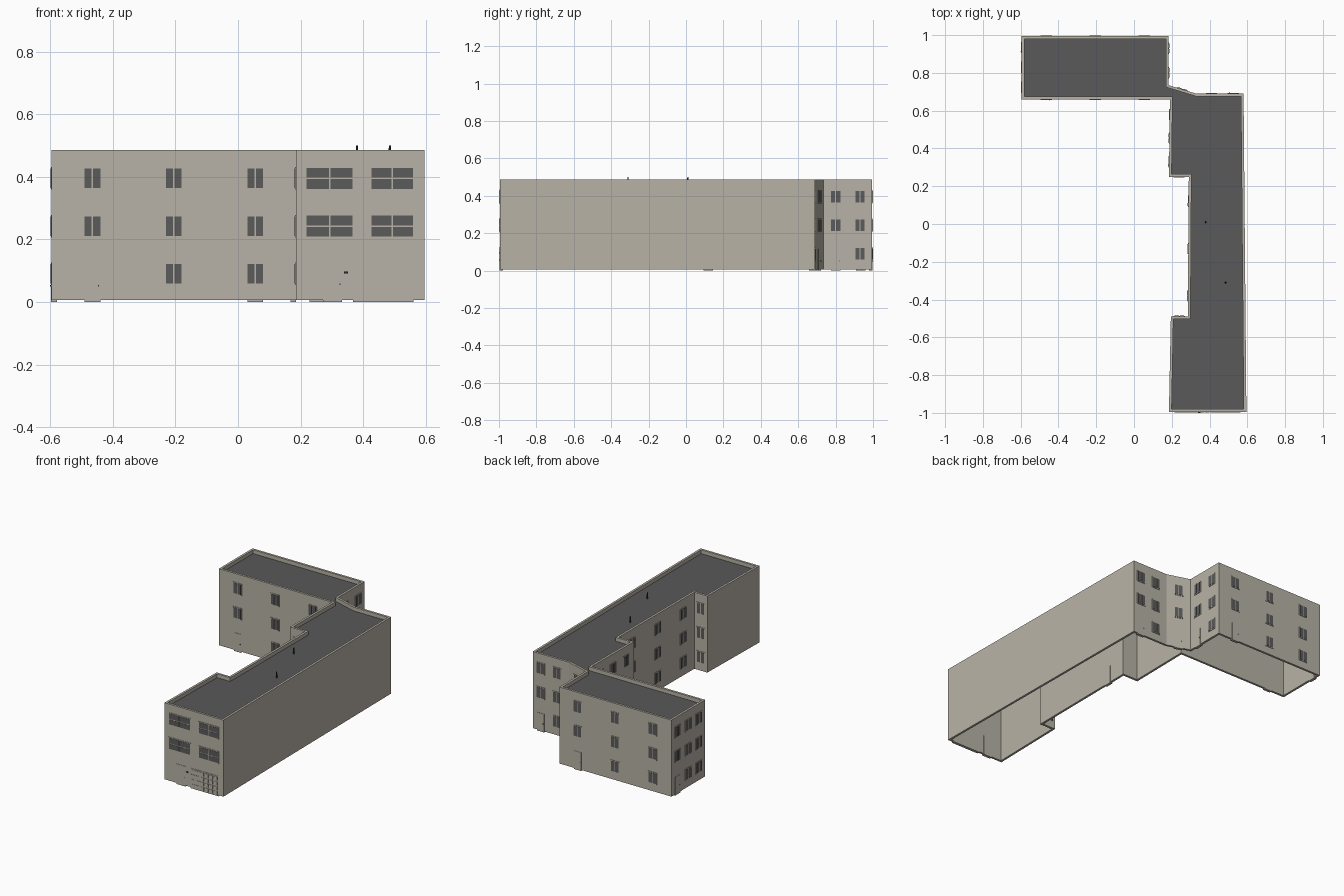
import bpy, bmesh
from mathutils import Vector, Matrix

cube = bpy.data.objects.get("Cube")
if cube:
    bpy.data.objects.remove(cube, do_unlink=True)


def material(name, color):
    m = bpy.data.materials.new(name)
    m.use_nodes = True
    m.diffuse_color = (*color, 1)
    m.node_tree.nodes["Principled BSDF"].inputs["Base Color"].default_value = (*color, 1)
    return m


WALL = material("warm grey plaster", (0.48, 0.45, 0.385))
ROOF = material("dark grey roofing", (0.1, 0.1, 0.1))
GLASS = material("dark glass", (0.105, 0.105, 0.105))
METAL = material("black metal", (0.03, 0.03, 0.03))


def finish(name, bm, *mats):
    mesh = bpy.data.meshes.new(name)
    bm.to_mesh(mesh)
    bm.free()
    for m in mats:
        mesh.materials.append(m)
    ob = bpy.data.objects.new(name, mesh)
    bpy.context.collection.objects.link(ob)
    return ob


# Building footprint, counter-clockwise from the south-west corner of the rear wing
OUTLINE = [Vector(p) for p in (
    (-.595, .66), (.19, .66), (.185, .25), (.29, .25), (.285, -.49), (.195, -.49),
    (.185, -.994), (.595, -.994), (.58, .69), (.33, .69), (.183, .735),
    (.183, .994), (-.595, .994))]
COUNT = len(OUTLINE)
BASE, TOP, DECK, THICK = .006, .486, .462, .014


def outward(i):
    d = (OUTLINE[(i + 1) % COUNT] - OUTLINE[i]).normalized()
    return Vector((d.y, -d.x))


def inset(i):
    a, b = outward(i - 1), outward(i)
    return OUTLINE[i] - (a + b) * (THICK / (1 + a.dot(b)))


INNER = [inset(i) for i in range(COUNT)]

# Hollow outer walls with a parapet rim, open underneath
bm = bmesh.new()
rings = [[bm.verts.new((p.x, p.y, z)) for p in pts]
         for pts, z in ((OUTLINE, BASE), (OUTLINE, TOP), (INNER, TOP), (INNER, BASE))]
for r in range(4):
    low, high = rings[r], rings[(r + 1) % 4]
    for i in range(COUNT):
        j = (i + 1) % COUNT
        bm.faces.new((low[i], low[j], high[j], high[i]))
finish("walls", bm, WALL)

# Flat roof slab inside the parapet, plaster on its underside
bm = bmesh.new()
bottom = bm.faces.new([bm.verts.new((p.x, p.y, DECK - .01)) for p in reversed(INNER)])
top = bm.faces.new([bm.verts.new((p.x, p.y, DECK)) for p in INNER])
bottom.material_index = 1
finish("roof", bm, ROOF, WALL)


def box(bm, frame, u, z, w, h, depth, mat=0, back=0.0):
    """Box on a wall: u along the wall, z up, depth outwards."""
    m = frame @ Matrix.Translation((u, (back - depth) / 2, z)) @ Matrix.Diagonal((w, depth + back, h, 1))
    made = bmesh.ops.create_cube(bm, size=1, matrix=m)
    for f in {f for v in made["verts"] for f in v.link_faces}:
        f.material_index = mat


def wall_frame(i):
    n = outward(i)
    p = OUTLINE[i]
    return Matrix(((-n.y, -n.x, 0, p.x), (n.x, -n.y, 0, p.y), (0, 0, 1, 0), (0, 0, 0, 1)))


def window(bm, frame, u, z, w=.06, h=.073, rows=1):
    bar, edge = .005, .005
    box(bm, frame, u, z, w, h, .003)
    pw = (w - 2 * edge - bar) / 2
    ph = (h - 2 * edge - bar * (rows - 1)) / rows
    for side in (-1, 1):
        for r in range(rows):
            pz = z + (r - (rows - 1) / 2) * (ph + bar)
            box(bm, frame, u + side * (pw + bar) / 2, pz, pw, ph, .0045, 1)


def door(bm, frame, u, w=.05, h=.115):
    box(bm, frame, u, h / 2, w, h, .002, back=THICK + .002)
    box(bm, frame, u + w * .38, h * .45, .004, .004, .005, 2)


# Window columns per wall: (name, wall, distances along it, has a door in the first column)
FACADES = (
    ("rear_wing_south", 0, (.13, .39, .65), True),
    ("link_west", 1, (.08, .205, .33), False),
    ("link_south", 2, (.053,), False),
    ("long_wing_west", 3, (.13, .38, .63), True),
    ("front_block_north", 4, (.045,), False),
    ("long_wing_north", 8, (.055, .17), True),
    ("slanted_link", 9, (.077,), True),
    ("rear_wing_east", 10, (.065, .195), True),
    ("rear_wing_north", 11, (.128, .388, .648), True),
    ("rear_wing_west", 12, (.06, .165, .27), True))
LEVELS = (.09, .242, .395)

for name, wall, columns, has_door in FACADES:
    bm = bmesh.new()
    frame = wall_frame(wall)
    for c, u in enumerate(columns):
        for level, z in enumerate(LEVELS):
            if level == 0 and c == 0 and has_door:
                door(bm, frame, u)
            else:
                window(bm, frame, u, z)
    finish(name + "_openings", bm, WALL, GLASS, METAL)

# Front facade: wide windows, entrance, lamp and garage door
bm = bmesh.new()
frame = wall_frame(6)
for u, w in ((.108, .157), (.308, .142)):
    for z in LEVELS[1:]:
        window(bm, frame, u, z, w, .077, 2)
door(bm, frame, .117, .062, .126)
box(bm, frame, .16, .094, .012, .005, .006, 2)
finish("front_openings", bm, WALL, GLASS, METAL)

bm = bmesh.new()
box(bm, frame, .279, .063, .194, .126, .002, back=THICK + .002)
for row in range(4):
    for col in range(6):
        box(bm, frame, .279 + (col - 2.5) * .031, .018 + row * .03, .025, .022, .004)
finish("garage_door", bm, WALL)

# Roof vents
for k, (x, y) in enumerate(((.38, .01), (.485, -.31))):
    bm = bmesh.new()
    bmesh.ops.create_cone(bm, cap_ends=True, segments=8, radius1=.005, radius2=.003, depth=.038,
                          matrix=Matrix.Translation((x, y, DECK + .019)))
    finish(f"roof_vent_{k + 1}", bm, METAL)
